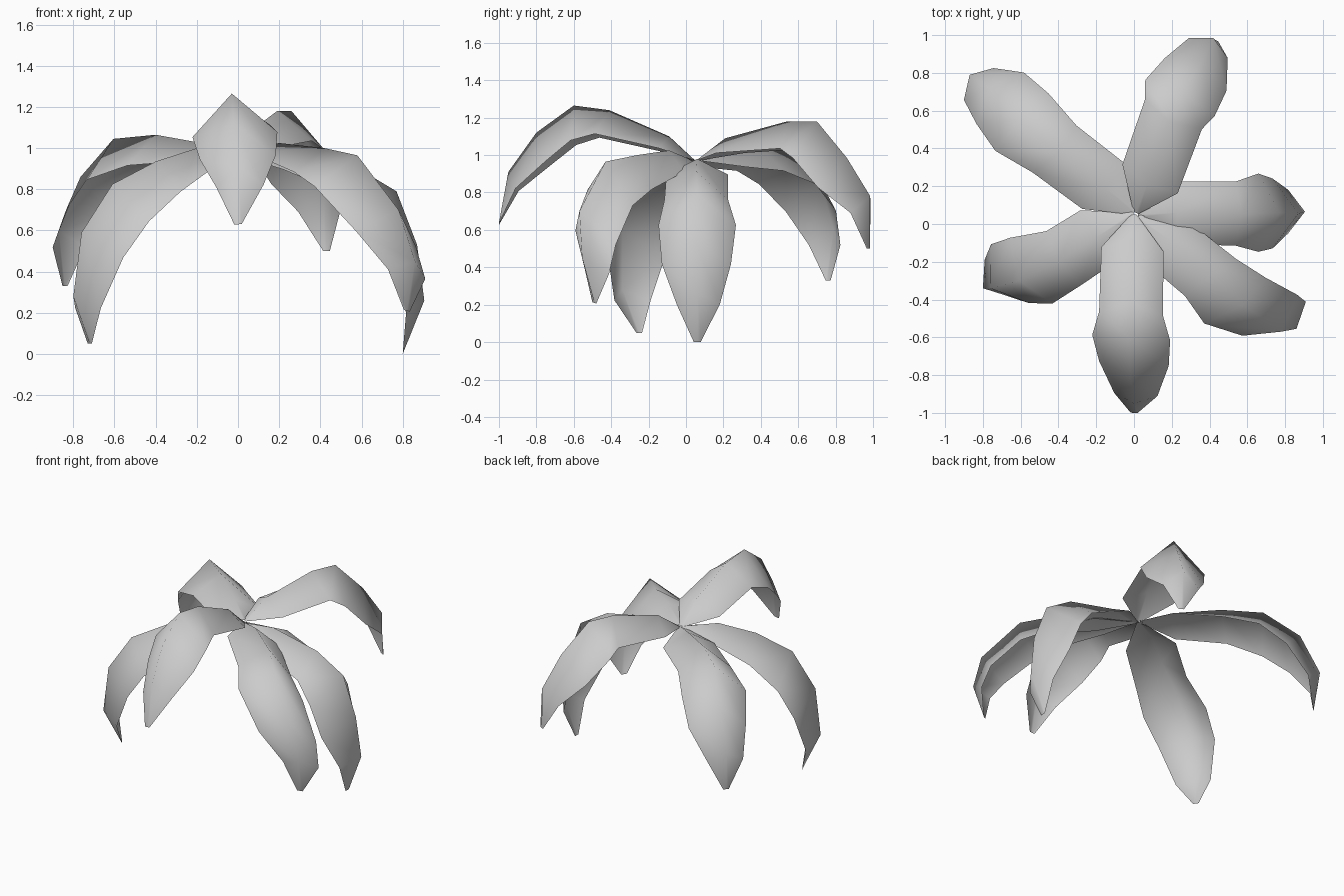
import bpy, bmesh
from mathutils import Vector

if "Cube" in bpy.data.objects:
    bpy.data.objects.remove(bpy.data.objects["Cube"])

# Shared leaf cross-section, base to tip: half width, droop of the edges,
# and how far the edges slide towards the tip
HALF_WIDTH = [0.015, 0.165, 0.17, 0.207, 0.185, 0.115, 0.018]
DROOP = [0.0, 0.085, 0.15, 0.19, 0.16, 0.08, 0.0]
SWEEP = [0.0, 0.0, 0.02, 0.06, 0.075, 0.07, 0.0]


def make_leaf(name, across, spine):
    """Folded strip: a central ridge with two edges hanging below it."""
    pts = [Vector(p) for p in spine]
    side = Vector(across).normalized()
    bm = bmesh.new()
    rows = []
    for i, p in enumerate(pts):
        tangent = (pts[min(i + 1, len(pts) - 1)] - pts[max(i - 1, 0)]).normalized()
        normal = tangent.cross(side).normalized()
        hang = tangent * SWEEP[i] - normal * DROOP[i]
        rows.append([bm.verts.new(p + side * HALF_WIDTH[i] * s + hang * abs(s))
                     for s in (-1, 0, 1)])
    for a, b in zip(rows, rows[1:]):
        for j in (0, 1):
            bm.faces.new((a[j], b[j], b[j + 1], a[j + 1])).smooth = True
    bmesh.ops.recalc_face_normals(bm, faces=bm.faces[:])
    if sum(f.normal.z for f in bm.faces) < 0:
        bmesh.ops.reverse_faces(bm, faces=bm.faces[:])
    mesh = bpy.data.meshes.new(name)
    bm.to_mesh(mesh)
    bm.free()
    obj = bpy.data.objects.new(name, mesh)
    bpy.context.collection.objects.link(obj)
    return obj


# Raised leaf at the front
make_leaf("leaf_front", (0.98, -0.07, 0.06), [
    (0, .05, .97), (-.01, -.09, 1.1), (-.02, -.41, 1.24), (-.03, -.6, 1.265),
    (-.02, -.8, 1.12), (0, -.95, .91), (0, -1.0, .63)])

# Leaf at the front right
make_leaf("leaf_front_right", (0.78, 0.58, -0.2), [
    (.02, .04, .97), (.2, -.09, 1.025), (.42, -.26, 1.0), (.58, -.43, .965),
    (.78, -.57, .7), (.86, -.555, .45), (.82, -.49, .21)])

# Low leaf at the right
make_leaf("leaf_right", (0, 1, 0), [
    (.02, .05, .96), (.23, .06, .98), (.57, .055, .91), (.77, .06, .79),
    (.87, .055, .53), (.905, .065, .26), (.8, .06, .0)])

# Raised leaf at the back
make_leaf("leaf_back", (-0.88, 0.46, 0), [
    (.01, .06, .97), (.07, .21, 1.09), (.19, .54, 1.18), (.26, .7, 1.18),
    (.36, .86, .985), (.42, .985, .78), (.43, .975, .5)])

# Leaf at the back left
make_leaf("leaf_back_left", (-0.68, -0.73, 0), [
    (0, .06, .97), (-.15, .19, 1.02), (-.4, .38, 1.065), (-.605, .55, 1.045),
    (-.765, .72, .86), (-.87, .79, .6), (-.84, .76, .33)])

# Low leaf at the front left
make_leaf("leaf_front_left", (0.54, -0.84, 0), [
    (0, .05, .97), (-.2, -.07, 1.0), (-.4, -.2, .935), (-.61, -.3, .825),
    (-.76, -.34, .59), (-.8, -.34, .28), (-.72, -.25, .05)])
